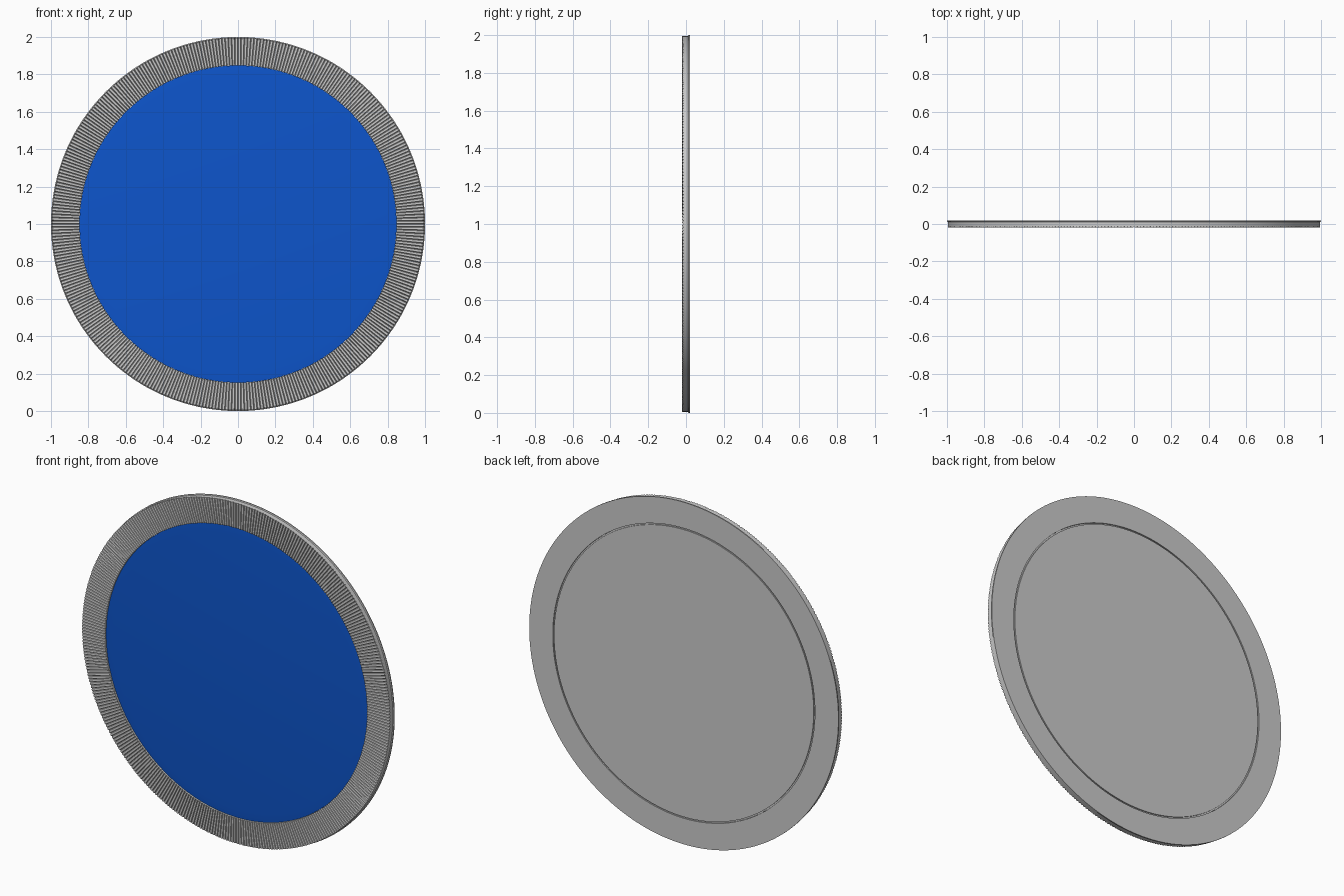
import bpy, bmesh, math

if "Cube" in bpy.data.objects:
    bpy.data.objects.remove(bpy.data.objects["Cube"])

REEDS, STEPS = 360, 6          # ribs around the frame, facets per rib
DEPTH = 0.007                  # rib height


def revolve(name, profile_at, n, closed, mat=None):
    """Spin a (radius, y) profile around the y axis through z = 1."""
    bm = bmesh.new()
    rings = []
    for i in range(n):
        a = 2 * math.pi * i / n
        rings.append([bm.verts.new((r * math.sin(a), y, 1 + r * math.cos(a)))
                      for r, y in profile_at(i)])
    m = len(rings[0])
    for i in range(n):
        p, q = rings[i], rings[(i + 1) % n]
        for j in range(m if closed else m - 1):
            k = (j + 1) % m
            bm.faces.new((p[j], p[k], q[k], q[j]))
    if not closed:             # flat caps on both ends
        bm.faces.new([r[0] for r in rings])
        bm.faces.new([r[-1] for r in rings])
    bmesh.ops.recalc_face_normals(bm, faces=bm.faces)
    me = bpy.data.meshes.new(name)
    bm.to_mesh(me)
    bm.free()
    ob = bpy.data.objects.new(name, me)
    bpy.context.collection.objects.link(ob)
    if mat:
        me.materials.append(mat)
    bpy.ops.object.select_all(action='DESELECT')
    ob.select_set(True)
    bpy.context.view_layer.objects.active = ob
    bpy.ops.object.shade_smooth_by_angle(angle=math.radians(35))
    return ob


# Frame ring whose front face is covered in half-round radial ribs
def frame_profile(i):
    u = 2 * (i % STEPS) / STEPS - 1
    y = -0.02 + DEPTH * (1 - math.sqrt(max(0, 1 - u * u)))
    return [(0.848, y), (0.995, y), (0.995, 0.01), (1.0, 0.013),
            (1.0, 0.02), (0.848, 0.02)]


revolve("reeded_frame", frame_profile, REEDS * STEPS, True)

# Blue glass with a shallow bevelled border
blue = bpy.data.materials.new("blue_glass")
blue.diffuse_color = (0.004, 0.09, 0.6, 1)
blue.use_nodes = True
blue.node_tree.nodes["Principled BSDF"].inputs["Base Color"].default_value = blue.diffuse_color
revolve("mirror_glass",
        lambda i: [(0.80, -0.012), (0.8475, -0.008), (0.8475, 0.0)],
        180, False, blue)

# Backing board, separated from the frame by a thin groove
revolve("backing_board",
        lambda i: [(0.8475, 0.001), (0.8475, 0.014), (0.84, 0.014), (0.84, 0.02)],
        180, False)
